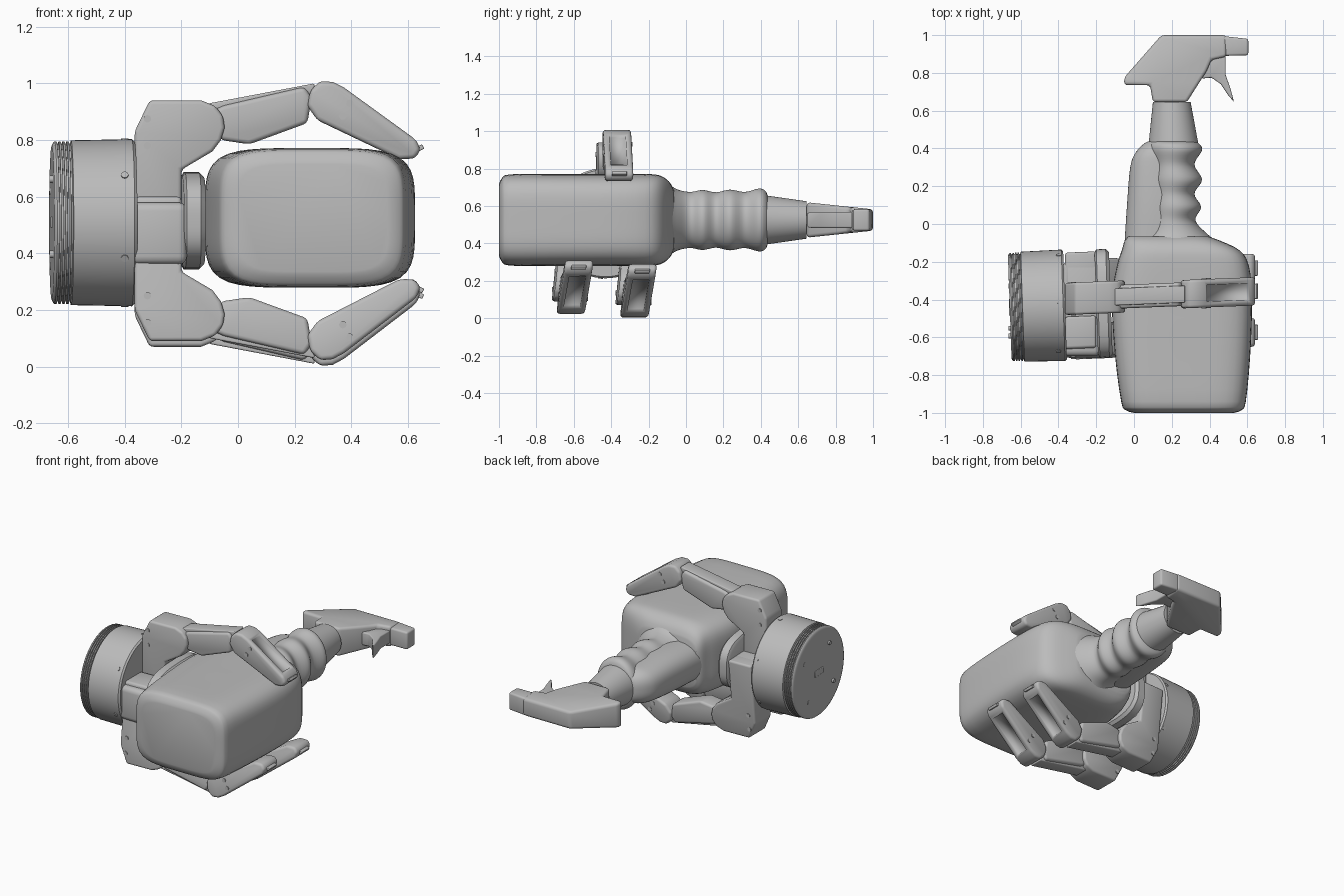
import bpy, bmesh, math
from mathutils import Vector, Matrix

cube = bpy.data.objects.get("Cube")
if cube:
    bpy.data.objects.remove(cube)

grey = bpy.data.materials.new("plain_grey")
grey.use_nodes = True
grey.diffuse_color = (0.5, 0.5, 0.5, 1)
grey.node_tree.nodes["Principled BSDF"].inputs["Base Color"].default_value = (0.5, 0.5, 0.5, 1)

MID_Z = 0.525


def finish(name, bm, bevel=0, angle=35):
    """Turn a bmesh into a shaded object, with rounded edges if asked."""
    bmesh.ops.recalc_face_normals(bm, faces=bm.faces)
    mesh = bpy.data.meshes.new(name)
    bm.to_mesh(mesh)
    bm.free()
    mesh.materials.append(grey)
    ob = bpy.data.objects.new(name, mesh)
    bpy.context.collection.objects.link(ob)
    bpy.ops.object.select_all(action='DESELECT')
    ob.select_set(True)
    bpy.context.view_layer.objects.active = ob
    if bevel:
        mod = ob.modifiers.new("round", 'BEVEL')
        mod.width, mod.segments, mod.limit_method = bevel, 3, 'ANGLE'
        mod.angle_limit = math.radians(25)
        bpy.ops.object.modifier_apply(modifier=mod.name)
    bpy.ops.object.shade_smooth_by_angle(angle=math.radians(angle))
    return ob


def prism(name, pts, centre, width, axis='y', bevel=0.015, warp=None):
    """Extrude an outline symmetrically about a plane."""
    bm = bmesh.new()
    rings = []
    for side in (-0.5, 0.5):
        d = centre + side * width
        rings.append([bm.verts.new((a, d, b) if axis == 'y' else (a, b, d)) for a, b in pts])
    bm.faces.new(rings[0])
    bm.faces.new(rings[1])
    for i in range(len(pts)):
        j = (i + 1) % len(pts)
        bm.faces.new((rings[0][i], rings[0][j], rings[1][j], rings[1][i]))
    if warp:
        for v in bm.verts:
            v.co = warp(v.co)
    return finish(name, bm, bevel)


def loft(name, rows, power=2, steps=1, sides=56, mid=MID_Z):
    """Skin rounded sections (y, x_min, x_max, half_height) along y."""
    rows = [Vector(r) for r in rows]
    path = []
    for i in range(len(rows) - 1):
        a, b = rows[i], rows[i + 1]
        p, q = rows[max(i - 1, 0)], rows[min(i + 2, len(rows) - 1)]
        for k in range(steps):
            t = k / steps
            path.append(a if k == 0 else 0.5 * (2 * a + (b - p) * t
                        + (2 * p - 5 * a + 4 * b - q) * t * t
                        + (3 * a - p - 3 * b + q) * t ** 3))
    path.append(rows[-1])
    bm = bmesh.new()
    rings = []
    for y, x0, x1, h in path:
        ring = []
        for k in range(sides):
            c, s = math.cos(2 * math.pi * k / sides), math.sin(2 * math.pi * k / sides)
            r = (abs(c) ** power + abs(s) ** power) ** (-1 / power)
            ring.append(bm.verts.new(((x0 + x1) / 2 + r * c * (x1 - x0) / 2, y, mid + r * s * h)))
        rings.append(ring)
    for a, b in zip(rings, rings[1:]):
        for k in range(sides):
            j = (k + 1) % sides
            bm.faces.new((a[k], a[j], b[j], b[k]))
    bm.faces.new(rings[0])
    bm.faces.new(rings[-1])
    return finish(name, bm)


def screw(name, spot, axis, length, radius=0.013):
    bm = bmesh.new()
    turn = Vector(axis).to_track_quat('Z', 'Y').to_matrix().to_4x4()
    bmesh.ops.create_cone(bm, cap_ends=True, segments=16, radius1=radius, radius2=radius,
                          depth=length, matrix=Matrix.Translation(spot) @ turn)
    return finish(name, bm)


# Bottle: body, ribbed grip, smooth back of the grip, neck
loft("bottle_body", [(-1, 0.0, 0.53, 0.19), (-0.985, -0.045, 0.57, 0.222), (-0.94, -0.068, 0.592, 0.244),
                     (-0.7, -0.1, 0.615, 0.246), (-0.4, -0.117, 0.625, 0.246), (-0.22, -0.09, 0.608, 0.246),
                     (-0.14, -0.065, 0.56, 0.238), (-0.09, -0.05, 0.46, 0.205), (-0.065, -0.03, 0.39, 0.16)],
     power=4.6, steps=3, sides=72)
loft("ribbed_grip", [(-0.1, 0, 0.45, 0.2), (-0.05, 0.05, 0.385, 0.165), (0.02, 0.08, 0.325, 0.15),
                     (0.09, 0.08, 0.355, 0.16), (0.16, 0.09, 0.32, 0.148), (0.235, 0.08, 0.36, 0.162),
                     (0.315, 0.09, 0.32, 0.15), (0.39, 0.07, 0.36, 0.168), (0.425, 0.075, 0.345, 0.155),
                     (0.44, 0.09, 0.32, 0.12)], steps=5)
loft("grip_back", [(-0.1, -0.05, 0.3, 0.13), (0.1, -0.037, 0.3, 0.13), (0.3, -0.02, 0.3, 0.12),
                   (0.38, 0.01, 0.28, 0.11), (0.43, 0.06, 0.25, 0.08), (0.44, 0.1, 0.2, 0.03)],
     power=2.6, steps=4)
loft("bottle_neck", [(0.4, 0.075, 0.345, 0.135), (0.645, 0.1, 0.3, 0.1)])


# Spray head narrows towards its top
def taper(co):
    k = 1 - 0.4 * max(0, min(1, (co.y - 0.64) / 0.36))
    return Vector((co.x, co.y, MID_Z + (co.z - MID_Z) * k))


prism("spray_head", [(-0.052, 0.735), (-0.052, 0.775), (0.145, 1), (0.49, 1), (0.49, 0.885), (0.41, 0.87),
                     (0.385, 0.81), (0.34, 0.74), (0.28, 0.645), (0.1, 0.645), (0.085, 0.735)],
      MID_Z, 0.19, 'z', 0.018, taper)
prism("nozzle", [(0.47, 0.89), (0.47, 0.995), (0.605, 0.98), (0.605, 0.893)], MID_Z, 0.115, 'z', 0.012)
prism("trigger", [(0.36, 0.89), (0.36, 0.77), (0.41, 0.775), (0.46, 0.74), (0.5, 0.68), (0.53, 0.645),
                  (0.51, 0.72), (0.485, 0.79), (0.485, 0.89)], MID_Z, 0.085, 'z', 0.008)

# Wrist drum with ribbed rear edge, laid along x
TILT = math.radians(-88)
drum = [(-0.148, 0.25), (-0.148, 0.272), (-0.142, 0.284)]
for i in range(4):
    y = -0.138 + i * 0.014
    drum += [(y, 0.287), (y + 0.007, 0.287), (y + 0.008, 0.279), (y + 0.013, 0.279)]
drum += [(-0.08, 0.291), (0.135, 0.295), (0.145, 0.286)]
wrist = loft("wrist_drum", [(t, -r, r, r) for t, r in drum], sides=64, mid=0)
wrist.location, wrist.rotation_euler.z = (-0.51, -0.435, 0.508), TILT
for i in range(4):
    a = math.pi * (i / 2 + 0.2)
    c, s = math.cos(a), math.sin(a)
    screw("drum_rear_screw", (-0.655, -0.44 + 0.19 * c, 0.508 + 0.19 * s), (1, 0, 0), 0.02)
for i in range(6):
    a = math.pi * (i / 3 + 0.14)
    c, s = math.cos(a), math.sin(a)
    screw("drum_side_screw", (-0.4, -0.432 + 0.288 * c, 0.508 + 0.288 * s), (0, c, s), 0.02)
prism("rear_socket", [(-0.662, 0.49), (-0.662, 0.53), (-0.64, 0.53), (-0.64, 0.49)], -0.44, 0.09, bevel=0.004)

# Palm core and rounded pad
prism("palm_core", [(-0.38, 0.36), (-0.38, 0.58), (-0.18, 0.58), (-0.18, 0.36)], -0.45, 0.5, bevel=0.03)
pad = loft("palm_pad", [(-0.04, -0.27, 0.27, 0.155), (-0.03, -0.287, 0.287, 0.172), (0.02, -0.287, 0.287, 0.172),
                        (0.037, -0.27, 0.27, 0.155)], power=3, mid=0)
pad.location, pad.rotation_euler.z = (-0.16, -0.42, 0.515), TILT

# Outlines of one finger, drawn for the upper side
KNUCKLE = [(-0.365, 0.43), (-0.365, 0.83), (-0.312, 0.94), (-0.13, 0.94), (-0.08, 0.92), (-0.053, 0.885),
           (-0.047, 0.845), (-0.06, 0.8), (-0.09, 0.76), (-0.2, 0.695), (-0.2, 0.43)]
LINK = [(-0.12, 0.9), (-0.1, 0.93), (0.27, 1.0), (0.27, 0.95)]
PROXIMAL = [(-0.1, 0.9), (-0.05, 0.922), (0.235, 0.988), (0.26, 0.95), (0.245, 0.86), (0.04, 0.785), (-0.06, 0.8)]
DISTAL = [(0.245, 0.92), (0.255, 0.975), (0.29, 1.008), (0.335, 1.005), (0.375, 0.985), (0.63, 0.8),
          (0.645, 0.765), (0.625, 0.735), (0.57, 0.732), (0.28, 0.87)]
CLAW = [(0.61, 0.765), (0.65, 0.785), (0.658, 0.77), (0.62, 0.75)]


def finger(side, y, lower, total, lean):
    def warp(co):
        z = total + 0.04 * max(0, co.x - 0.3) - co.z if lower else co.z
        return Vector((co.x, co.y + 0.04 * (co.x - 0.3) + lean * (z - 0.15), z))

    def part(name, pts, width, bevel):
        return prism(side + name, pts, y, width, 'y', bevel, warp)

    part("_knuckle", KNUCKLE, 0.17, 0.014)
    part("_outer_link", LINK, 0.09, 0.006)
    part("_proximal_segment", PROXIMAL, 0.125, 0.016)
    tip = part("_distal_segment", DISTAL, 0.15, 0.016)
    part("_claw", CLAW, 0.08, 0.003)
    # Recessed panel on the back of the fingertip
    bm = bmesh.new()
    bm.from_mesh(tip.data)
    out = Vector((0.59, 0, -0.8 if lower else 0.8))
    face = max((f for f in bm.faces if f.normal.dot(out) > 0.9), key=lambda f: f.calc_area())
    bmesh.ops.inset_region(bm, faces=[face], thickness=0.022)
    bmesh.ops.inset_region(bm, faces=[face], thickness=0.002, depth=-0.015)
    bm.to_mesh(tip.data)
    bm.free()
    for x, z, width in ((0.37, 0.885, 0.15), (0.395, 0.93, 0.15), (-0.32, 0.875, 0.17), (-0.32, 0.78, 0.17)):
        screw(side + "_screw", warp(Vector((x, y, z))), (0, 1, 0), width + 0.008)


finger("upper", -0.37, False, 0, 0)
finger("lower_front", -0.602, True, 1.03, 0.12)
finger("lower_back", -0.26, True, 1.01, 0.12)
